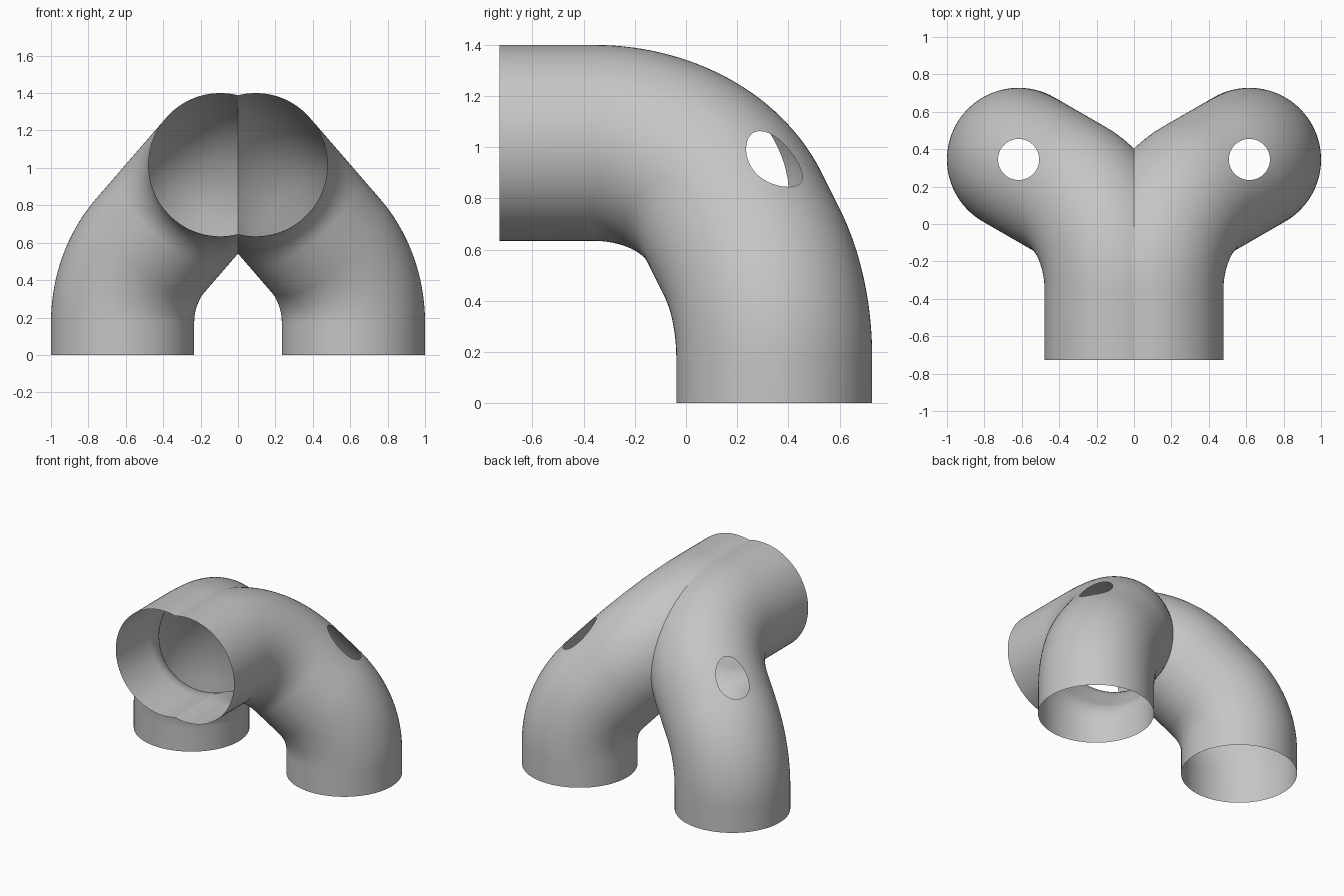
import bpy, bmesh, math
from mathutils import Vector

cube = bpy.data.objects.get("Cube")
if cube:
    bpy.data.objects.remove(cube)

RADIUS, BEND, SIDES = 0.383, 0.585, 96
FRONT = -0.728
HOLE_R = 0.11
leg = Vector((0.617, 0.345, 0))

# Centreline corners of one branch: inlet, upper elbow, lower elbow, foot
corners = [Vector((0.095, FRONT, 1.017)), Vector((0.095, 0.044, 1.017)),
           Vector((leg.x, leg.y, 0.414)), leg]

steel = bpy.data.materials.new("Grey pipe")
steel.use_nodes = True
grey = (0.56, 0.56, 0.56, 1)
steel.diffuse_color = grey
steel.node_tree.nodes["Principled BSDF"].inputs["Base Color"].default_value = grey


def add_object(name, bm):
    mesh = bpy.data.meshes.new(name)
    bm.to_mesh(mesh)
    bm.free()
    mesh.materials.append(steel)
    obj = bpy.data.objects.new(name, mesh)
    bpy.context.collection.objects.link(obj)
    return obj


def elbow(before, corner, after, steps=28):
    """Points and tangents of a round bend at a corner."""
    a = (corner - before).normalized()
    b = (after - corner).normalized()
    angle = a.angle(b)
    n = (b - a * a.dot(b)).normalized()
    centre = corner - a * BEND * math.tan(angle / 2) + n * BEND
    for i in range(steps + 1):
        t = angle * i / steps
        yield (centre + BEND * (math.sin(t) * a - math.cos(t) * n),
               math.cos(t) * a + math.sin(t) * n)


# Sweep a circle along the centreline
path = [(corners[0], Vector((0, 1, 0)))]
path += list(elbow(*corners[:3]))
path += list(elbow(*corners[1:]))
path.append((corners[3], Vector((0, 0, -1))))

bm = bmesh.new()
rings = []
side = Vector((1, 0, 0))
previous = path[0][1]
for point, tangent in path:
    side = previous.rotation_difference(tangent) @ side
    up = tangent.cross(side)
    previous = tangent
    angles = [math.tau * (i + 0.5) / SIDES for i in range(SIDES)]
    rings.append([bm.verts.new(point + RADIUS * (math.cos(t) * side + math.sin(t) * up))
                  for t in angles])
for r, s in zip(rings, rings[1:]):
    for i in range(SIDES):
        j = (i + 1) % SIDES
        bm.faces.new((r[i], r[j], s[j], s[i]))
bm.faces.new(rings[0])
bm.faces.new(rings[-1])
bmesh.ops.recalc_face_normals(bm, faces=bm.faces)
pipe = add_object("branched_pipe", bm)

# Vertical drill for the round hole above the leg
bm = bmesh.new()
bmesh.ops.create_cone(bm, cap_ends=True, segments=64, radius1=HOLE_R, radius2=HOLE_R, depth=0.8)
bmesh.ops.translate(bm, verts=bm.verts, vec=leg + Vector((0, 0, 1)))
drill = add_object("hole_cutter", bm)
drill.hide_render = True
cut = pipe.modifiers.new("Hole", 'BOOLEAN')
cut.operation = 'DIFFERENCE'
cut.solver = 'EXACT'
cut.object = drill
bpy.context.view_layer.update()
result = bpy.data.meshes.new_from_object(
    pipe.evaluated_get(bpy.context.evaluated_depsgraph_get()))
pipe.modifiers.clear()
pipe.data = result
bpy.data.objects.remove(drill)

# Keep only the outer skin: drop the end caps and the drill walls
bm = bmesh.new()
bm.from_mesh(result)


def is_waste(face):
    cos = [v.co for v in face.verts]
    return (all(abs(c.z) < 1e-4 for c in cos)
            or all(abs(c.y - FRONT) < 1e-4 for c in cos)
            or all((c - leg).xy.length < HOLE_R + 0.0005 and c.z > 0.3 for c in cos))


bmesh.ops.delete(bm, geom=[f for f in bm.faces if is_waste(f)], context='FACES')

# Trim at the middle plane and mirror into the second branch
bmesh.ops.bisect_plane(bm, geom=bm.verts[:] + bm.edges[:] + bm.faces[:], dist=1e-5,
                       plane_co=(0, 0, 0), plane_no=(1, 0, 0), clear_inner=True)
copy = bmesh.ops.duplicate(bm, geom=bm.verts[:] + bm.edges[:] + bm.faces[:])["geom"]
for v in (g for g in copy if isinstance(g, bmesh.types.BMVert)):
    v.co.x = -v.co.x
bmesh.ops.reverse_faces(bm, faces=[g for g in copy if isinstance(g, bmesh.types.BMFace)])
bmesh.ops.remove_doubles(bm, verts=[v for v in bm.verts if abs(v.co.x) < 1e-4], dist=1e-4)
bm.to_mesh(result)
bm.free()

# Smooth skin with a crisp crease where the branches meet
bpy.ops.object.select_all(action='DESELECT')
pipe.select_set(True)
bpy.context.view_layer.objects.active = pipe
bpy.ops.object.shade_smooth_by_angle(angle=math.radians(30))
